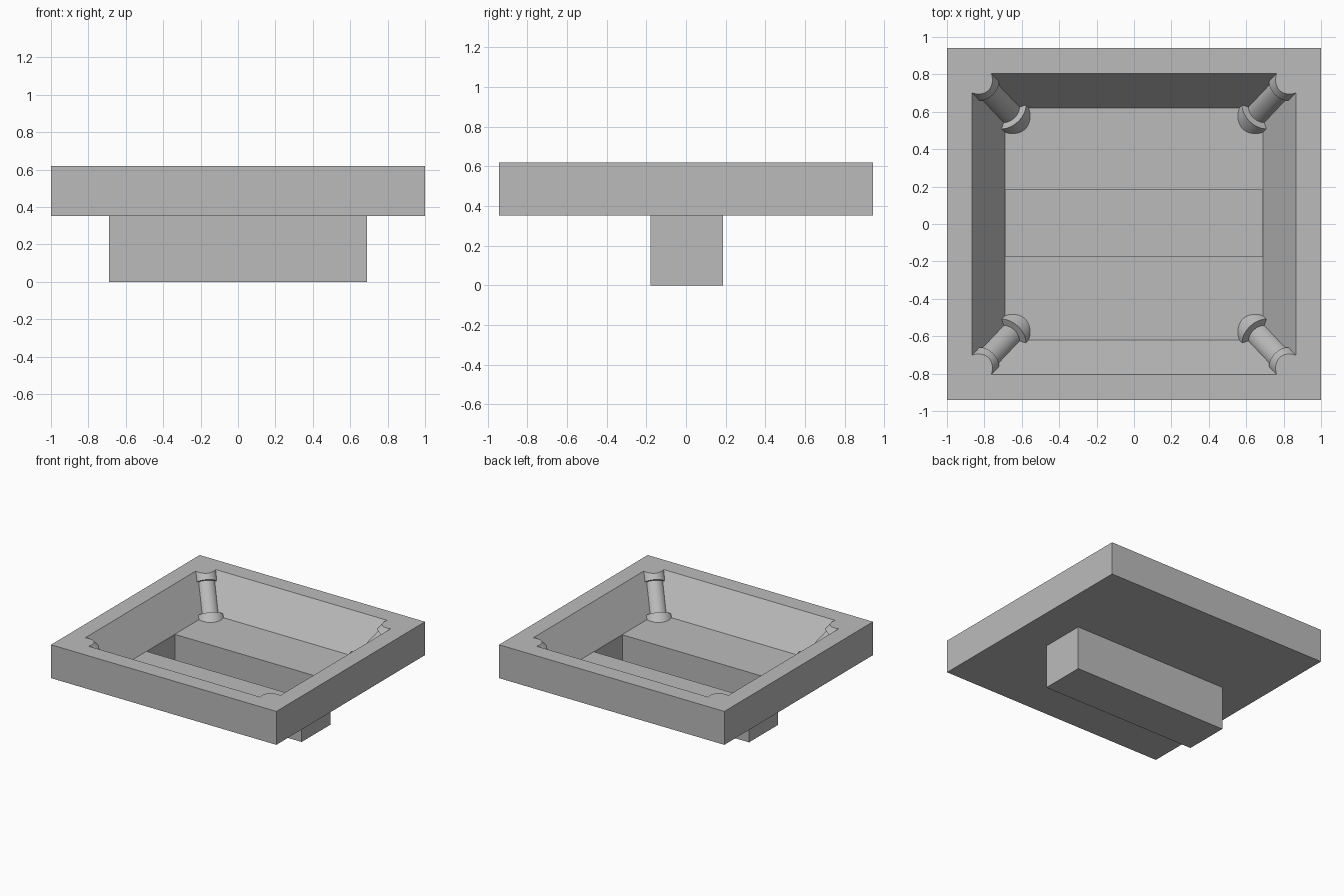
import bpy, bmesh
from mathutils import Vector

cube = bpy.data.objects.get("Cube")
if cube:
    bpy.data.objects.remove(cube, do_unlink=True)

TOP, FLOOR, UNDER = 0.62, 0.357, 0.352
RIM = (0.865, 0.805)      # half size of the opening at the rim
BASE = (0.69, 0.62)       # half size of the sunken floor
TROUGH = 0.182            # half depth of the trough
SHIFT = 0.004             # trough offset in y

grey = bpy.data.materials.new("plain_grey")
grey.use_nodes = True
grey.diffuse_color = (0.5, 0.5, 0.5, 1)
grey.node_tree.nodes["Principled BSDF"].inputs["Base Color"].default_value = grey.diffuse_color


def make_object(name, bm):
    bmesh.ops.recalc_face_normals(bm, faces=bm.faces)
    mesh = bpy.data.meshes.new(name)
    bm.to_mesh(mesh)
    bm.free()
    mesh.materials.append(grey)
    ob = bpy.data.objects.new(name, mesh)
    bpy.context.collection.objects.link(ob)
    return ob


def ring(bm, half, z, shift=0):
    return [bm.verts.new((sx * half[0], sy * half[1] + shift, z))
            for sx, sy in ((-1, -1), (1, -1), (1, 1), (-1, 1))]


def skin(bm, rings):
    for a, b in zip(rings, rings[1:]):
        for i in range(4):
            j = (i + 1) % 4
            bm.faces.new((a[i], a[j], b[j], b[i]))


# Tray: outer wall, flat rim, sloping inner walls, floor and underside left open at the trough
bm = bmesh.new()
slot = (BASE[0], TROUGH)
skin(bm, [ring(bm, slot, UNDER, SHIFT), ring(bm, (1, 0.942), UNDER),
          ring(bm, (1, 0.942), TOP), ring(bm, RIM, TOP),
          ring(bm, BASE, FLOOR), ring(bm, slot, FLOOR, SHIFT)])
bmesh.ops.dissolve_degenerate(bm, dist=0.0001, edges=bm.edges)
make_object("tray", bm)

# Trough: thin open box hanging under the floor
bm = bmesh.new()
inner = (slot[0] - 0.003, slot[1] - 0.003)
rings = [ring(bm, slot, 0, SHIFT), ring(bm, slot, FLOOR, SHIFT),
         ring(bm, inner, FLOOR, SHIFT), ring(bm, inner, 0.004, SHIFT)]
skin(bm, rings)
bm.faces.new(rings[0])
bm.faces.new(rings[-1])
make_object("trough", bm)


# Corner posts: collared rods lying along the sloping corners, trimmed at floor and rim
def corner_post(name, sx, sy):
    low = Vector((sx * BASE[0], sy * BASE[1], FLOOR))
    high = Vector((sx * RIM[0], sy * RIM[1], TOP))
    axis = high - low
    turn = Vector((0, 0, 1)).rotation_difference(axis).to_matrix().to_4x4()
    bm = bmesh.new()
    for radius, start, end in ((0.112, -0.7, -0.08), (0.073, -0.2, 0.8), (0.09, 0.63, 1.5)):
        part = bmesh.new()
        bmesh.ops.create_cone(part, cap_ends=True, segments=48, radius1=radius,
                              radius2=radius, depth=(end - start) * axis.length)
        bmesh.ops.transform(part, matrix=turn, verts=part.verts)
        bmesh.ops.translate(part, vec=low + axis * (start + end) / 2, verts=part.verts)
        for z, normal in ((TOP, (0, 0, 1)), (FLOOR, (0, 0, -1))):
            cut = bmesh.ops.bisect_plane(part, geom=part.verts[:] + part.edges[:] + part.faces[:],
                                         plane_co=(0, 0, z), plane_no=normal, clear_outer=True)
            edges = [e for e in cut["geom_cut"] if isinstance(e, bmesh.types.BMEdge)]
            if edges:
                bmesh.ops.contextual_create(part, geom=edges)
        bmesh.ops.recalc_face_normals(part, faces=part.faces)
        piece = bpy.data.meshes.new("post_piece")
        part.to_mesh(piece)
        part.free()
        bm.from_mesh(piece)
        bpy.data.meshes.remove(piece)
    ob = make_object(name, bm)
    bpy.ops.object.select_all(action="DESELECT")
    ob.select_set(True)
    bpy.context.view_layer.objects.active = ob
    bpy.ops.object.shade_smooth_by_angle()


for side, sx in (("left", 1), ("right", -1)):
    for end, sy in (("front", -1), ("back", 1)):
        corner_post(f"{end}_{side}_post", sx, sy)
